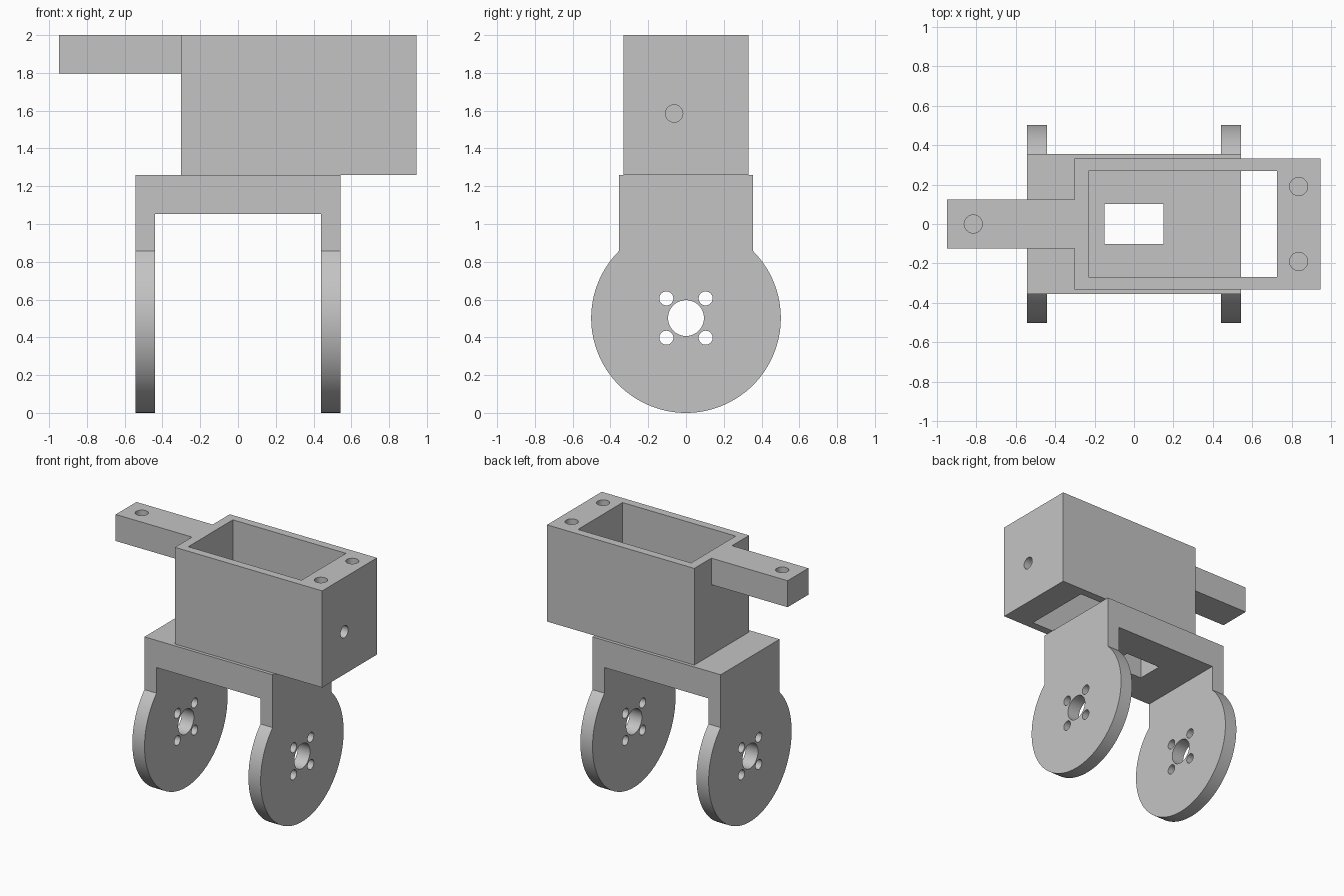
import bpy, bmesh, math
from mathutils import Matrix, Vector

if "Cube" in bpy.data.objects:
    bpy.data.objects.remove(bpy.data.objects["Cube"], do_unlink=True)

grey = bpy.data.materials.new("plain grey")
grey.use_nodes = True
grey.diffuse_color = (0.55, 0.55, 0.55, 1)
grey.node_tree.nodes["Principled BSDF"].inputs["Base Color"].default_value = (0.55, 0.55, 0.55, 1)


def make(name, bm):
    bmesh.ops.recalc_face_normals(bm, faces=bm.faces)
    mesh = bpy.data.meshes.new(name)
    bm.to_mesh(mesh)
    bm.free()
    mesh.materials.append(grey)
    ob = bpy.data.objects.new(name, mesh)
    bpy.context.collection.objects.link(ob)
    return ob


def block(name, low, high):
    low, high = Vector(low), Vector(high)
    bm = bmesh.new()
    bmesh.ops.create_cube(bm, size=1, matrix=Matrix.Translation((low + high) / 2)
                          @ Matrix.Diagonal((high - low).to_4d()))
    return make(name, bm)


def rod(name, centre, radius, length, axis="Z"):
    turn = Matrix.Rotation(math.pi / 2, 4, "Y") if axis == "X" else Matrix()
    bm = bmesh.new()
    bmesh.ops.create_cone(bm, cap_ends=True, segments=48, radius1=radius, radius2=radius,
                          depth=length, matrix=Matrix.Translation(centre) @ turn)
    return make(name, bm)


def combine(ob, other, operation="DIFFERENCE"):
    mod = ob.modifiers.new("cut", "BOOLEAN")
    mod.operation, mod.solver, mod.object = operation, "EXACT", other
    bpy.context.view_layer.objects.active = ob
    bpy.ops.object.modifier_apply(modifier=mod.name)
    bpy.data.objects.remove(other, do_unlink=True)


def finish(ob):
    bpy.ops.object.select_all(action="DESELECT")
    ob.select_set(True)
    bpy.context.view_layer.objects.active = ob
    bpy.ops.object.shade_smooth_by_angle(angle=math.radians(30))


# Wheel fork: straight shoulders running into a round disc, extruded across x
R, HUB, HALF, TOP = 0.502, 0.502, 0.356, 1.26
start = math.acos(HALF / R)
sweep = math.pi + 2 * start
STEPS = 96
outline = [(HALF, TOP)]
for i in range(STEPS + 1):
    a = start - sweep * i / STEPS
    outline.append((R * math.cos(a), HUB + R * math.sin(a)))
outline.append((-HALF, TOP))
bm = bmesh.new()
face = bm.faces.new([bm.verts.new((-0.543, y, z)) for y, z in outline])
extruded = bmesh.ops.extrude_face_region(bm, geom=[face])["geom"]
bmesh.ops.translate(bm, vec=(1.086, 0, 0),
                    verts=[v for v in extruded if isinstance(v, bmesh.types.BMVert)])
fork = make("wheel_fork", bm)

# Gap between the discs, window in the bridge, hub and bolt holes
combine(fork, block("gap_cutter", (-0.44, -1, -1), (0.44, 1, 1.052)))
combine(fork, block("window_cutter", (-0.15, -0.102, 1), (0.15, 0.102, 1.4)))
combine(fork, rod("hub_cutter", (0, 0, HUB), 0.095, 2, "X"))
for y in (-0.104, 0.104):
    for dz in (-0.104, 0.104):
        combine(fork, rod("bolt_cutter", (0, y, HUB + dz), 0.037, 2, "X"))
finish(fork)

# Open housing with a mounting arm
housing = block("housing", (-0.302, -0.331, TOP), (0.945, 0.331, 2))
combine(housing, block("arm", (-0.948, -0.125, 1.797), (-0.27, 0.125, 2)), "UNION")
combine(housing, block("cavity_cutter", (-0.232, -0.269, 1), (0.726, 0.269, 2.2)))

# Blind screw holes on top, cable hole through the end wall
for x, y, depth in ((-0.815, 0, 0.15), (0.835, 0.19, 0.25), (0.835, -0.19, 0.25)):
    combine(housing, rod("screw_cutter", (x, y, 2), 0.046, 2 * depth))
combine(housing, rod("cable_cutter", (0.85, -0.063, 1.585), 0.046, 0.5, "X"))
finish(housing)
